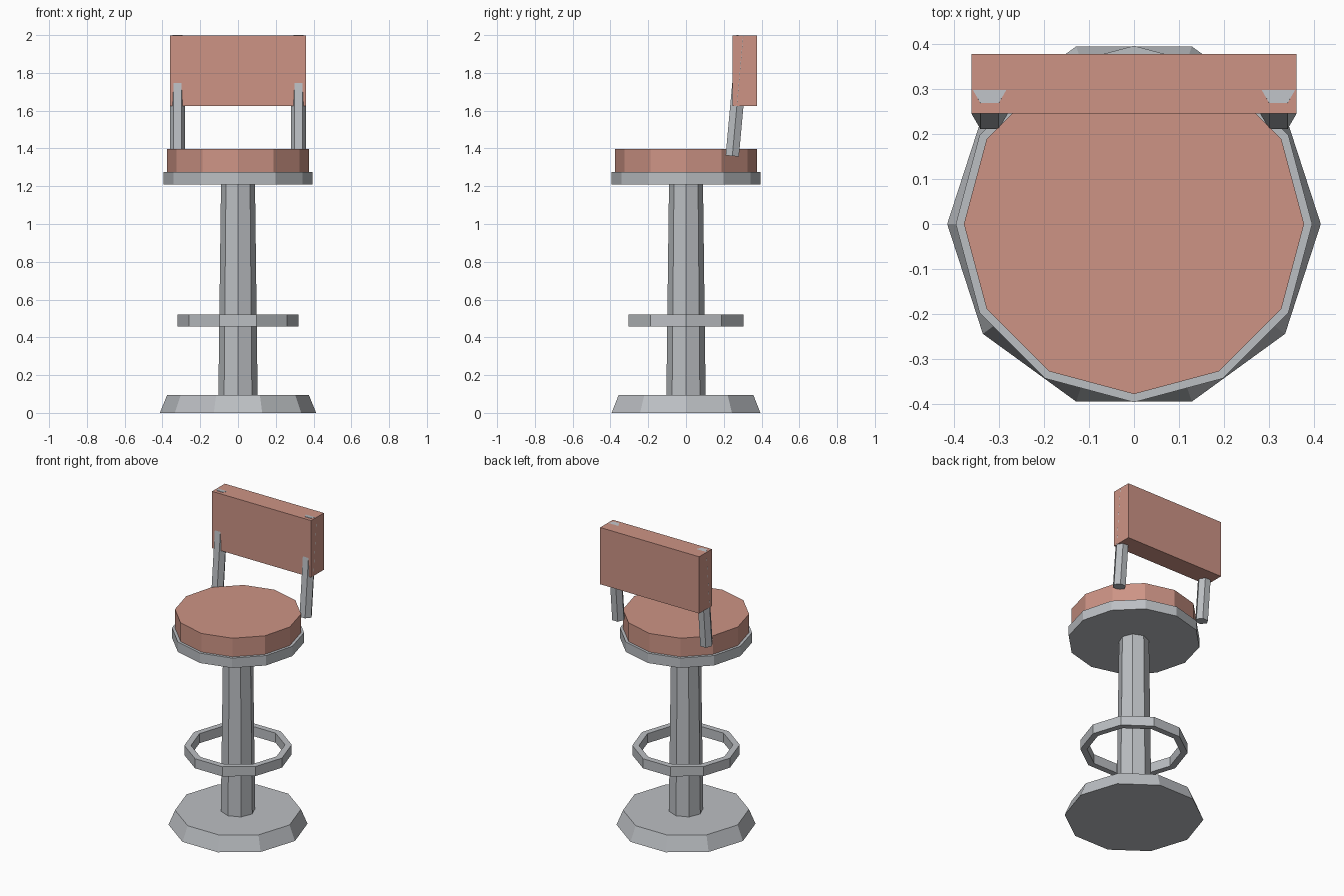
import bpy, bmesh, math
from mathutils import Matrix, Vector

cube = bpy.data.objects.get("Cube")
if cube:
    bpy.data.objects.remove(cube, do_unlink=True)


def make_material(name, rgb):
    mat = bpy.data.materials.new(name)
    mat.use_nodes = True
    mat.diffuse_color = (*rgb, 1)
    mat.node_tree.nodes["Principled BSDF"].inputs["Base Color"].default_value = (*rgb, 1)
    return mat


metal = make_material("grey_metal", (0.50, 0.52, 0.545))
padding = make_material("pink_padding", (0.61, 0.295, 0.235))


def finish(name, bm, mat):
    bmesh.ops.recalc_face_normals(bm, faces=bm.faces)
    mesh = bpy.data.meshes.new(name)
    bm.to_mesh(mesh)
    bm.free()
    mesh.materials.append(mat)
    obj = bpy.data.objects.new(name, mesh)
    bpy.context.collection.objects.link(obj)
    return obj


def prism(name, sides, r_low, r_high, start, end, mat):
    """Straight or tapered prism from start to end, one corner towards +x."""
    start, end = Vector(start), Vector(end)
    axis = end - start
    tilt = -math.atan2(axis.y, axis.z)
    matrix = (Matrix.Translation((start + end) / 2) @ Matrix.Rotation(tilt, 4, 'X')
              @ Matrix.Rotation(math.pi / 2, 4, 'Z'))
    bm = bmesh.new()
    bmesh.ops.create_cone(bm, cap_ends=True, segments=sides, radius1=r_low,
                          radius2=r_high, depth=axis.length, matrix=matrix)
    return finish(name, bm, mat)


# Pedestal
prism("base", 10, 0.414, 0.375, (0, 0, 0), (0, 0, 0.095), metal)
prism("column", 8, 0.104, 0.09, (0, 0, 0.09), (0, 0, 1.215), metal)

# Foot ring: rectangular section swept around the column
bm = bmesh.new()
section = [bm.verts.new((r, 0, z)) for r, z in
           ((0.28, 0.457), (0.32, 0.457), (0.32, 0.52), (0.28, 0.52))]
edges = [bm.edges.new((section[i], section[(i + 1) % 4])) for i in range(4)]
bmesh.ops.spin(bm, geom=section + edges, cent=(0, 0, 0), axis=(0, 0, 1),
               angle=math.tau, steps=10, use_duplicate=False)
bmesh.ops.remove_doubles(bm, verts=bm.verts, dist=0.0001)
finish("foot_ring", bm, metal)

# Seat
prism("seat_plate", 12, 0.395, 0.395, (0, 0, 1.21), (0, 0, 1.275), metal)
prism("seat_cushion", 12, 0.377, 0.377, (0, 0, 1.275), (0, 0, 1.397), padding)

# Backrest pad on two leaning posts
bm = bmesh.new()
bmesh.ops.create_cube(bm, size=1, matrix=Matrix.Translation((0, 0.311, 1.811))
                      @ Matrix.Diagonal((0.72, 0.132, 0.373, 1)))
finish("backrest", bm, padding)
for side, x in (("left", 0.32), ("right", -0.32)):
    prism(side + "_back_post", 6, 0.0405, 0.0405,
          (x, 0.245, 1.36), (x, 0.303, 1.997), metal)
